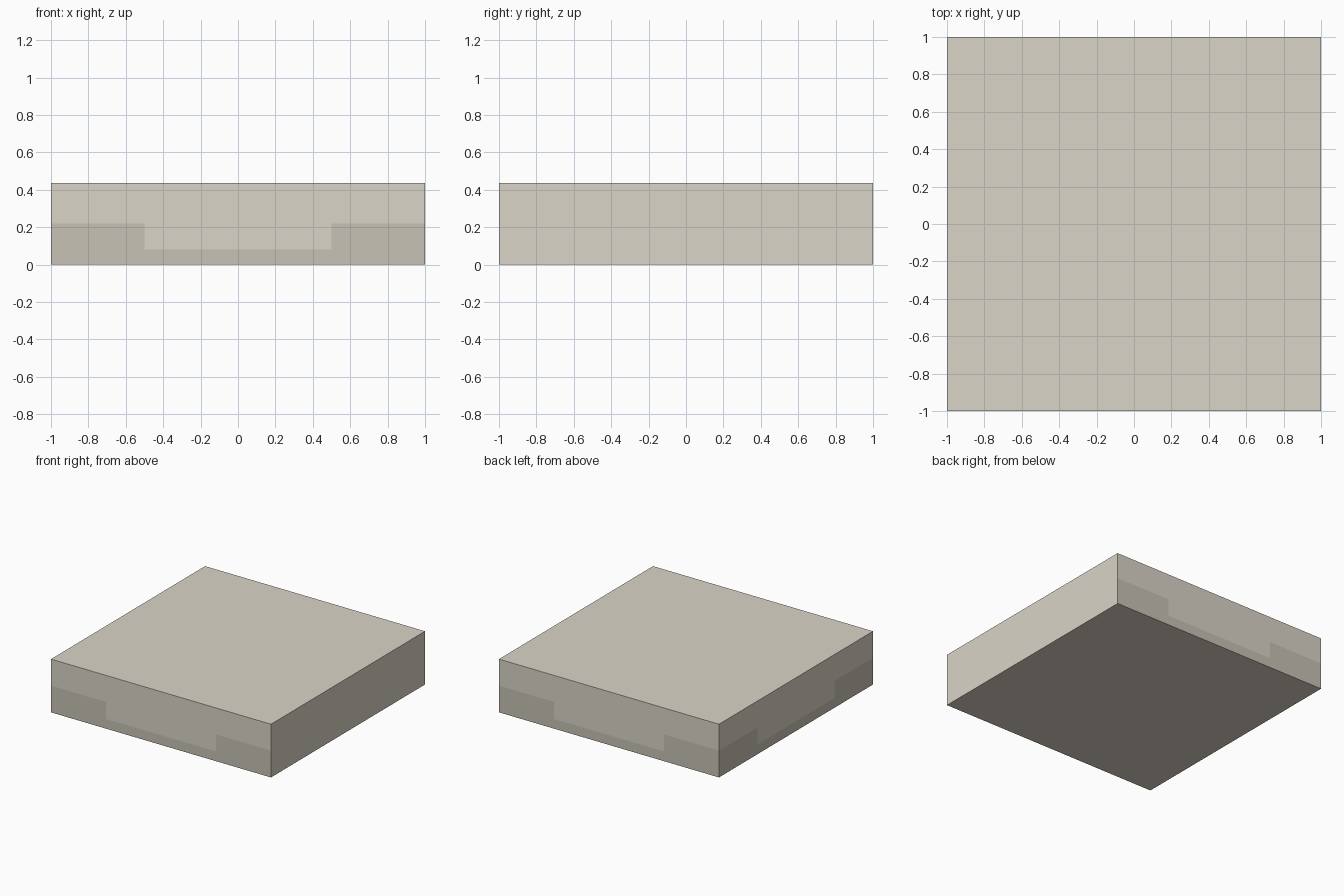
import bpy, bmesh
from math import pi
from mathutils import Matrix

if "Cube" in bpy.data.objects:
    bpy.data.objects.remove(bpy.data.objects["Cube"])

H = 0.4375          # slab height
EDGE, MID = 0.22, 0.08   # trim height at the corners and in the middle


def material(name, rgb):
    m = bpy.data.materials.new(name)
    m.diffuse_color = (*rgb, 1)
    m.use_nodes = True
    m.node_tree.nodes["Principled BSDF"].inputs["Base Color"].default_value = m.diffuse_color
    return m


def make_object(name, polys, mat):
    bm = bmesh.new()
    for pts in polys:
        bm.faces.new([bm.verts.new(p) for p in pts])
    bmesh.ops.remove_doubles(bm, verts=bm.verts, dist=1e-5)
    me = bpy.data.meshes.new(name)
    bm.to_mesh(me)
    bm.free()
    me.materials.append(mat)
    ob = bpy.data.objects.new(name, me)
    bpy.context.collection.objects.link(ob)
    return ob


def wall(profile, turn):
    # profile (x, z) placed on the front face, then turned about z
    rot = Matrix.Rotation(turn, 3, 'Z')
    return [rot @ Matrix.Identity(3) @ bm_v for bm_v in map(to_front, profile)]


def to_front(p):
    from mathutils import Vector
    return Vector((p[0], -1, p[1]))


# stepped line shared by the upper wall and the trim below it
step = [(-1, EDGE), (-.5, EDGE), (-.5, MID), (.5, MID), (.5, EDGE), (1, EDGE)]
upper = step + [(1, H), (-1, H)]
lower = [(-1, 0), (1, 0)] + step[::-1]
plain = [(-1, 0), (1, 0), (1, H), (-1, H)]
stepped_sides = [0, pi, -pi / 2]     # front, back, left

# slab: top, bottom, plain right side and upper walls
square = [(-1, -1), (1, -1), (1, 1), (-1, 1)]
slab = [[(x, y, H) for x, y in square],
        [(x, y, 0) for x, y in square[::-1]],
        wall(plain, pi / 2)]
slab += [wall(upper, a) for a in stepped_sides]
make_object("slab", slab, material("light_stone", (0.70, 0.66, 0.57)))

# darker trim flush with the three stepped sides
make_object("base_trim", [wall(lower, a) for a in stepped_sides],
            material("dark_stone", (0.57, 0.54, 0.46)))
